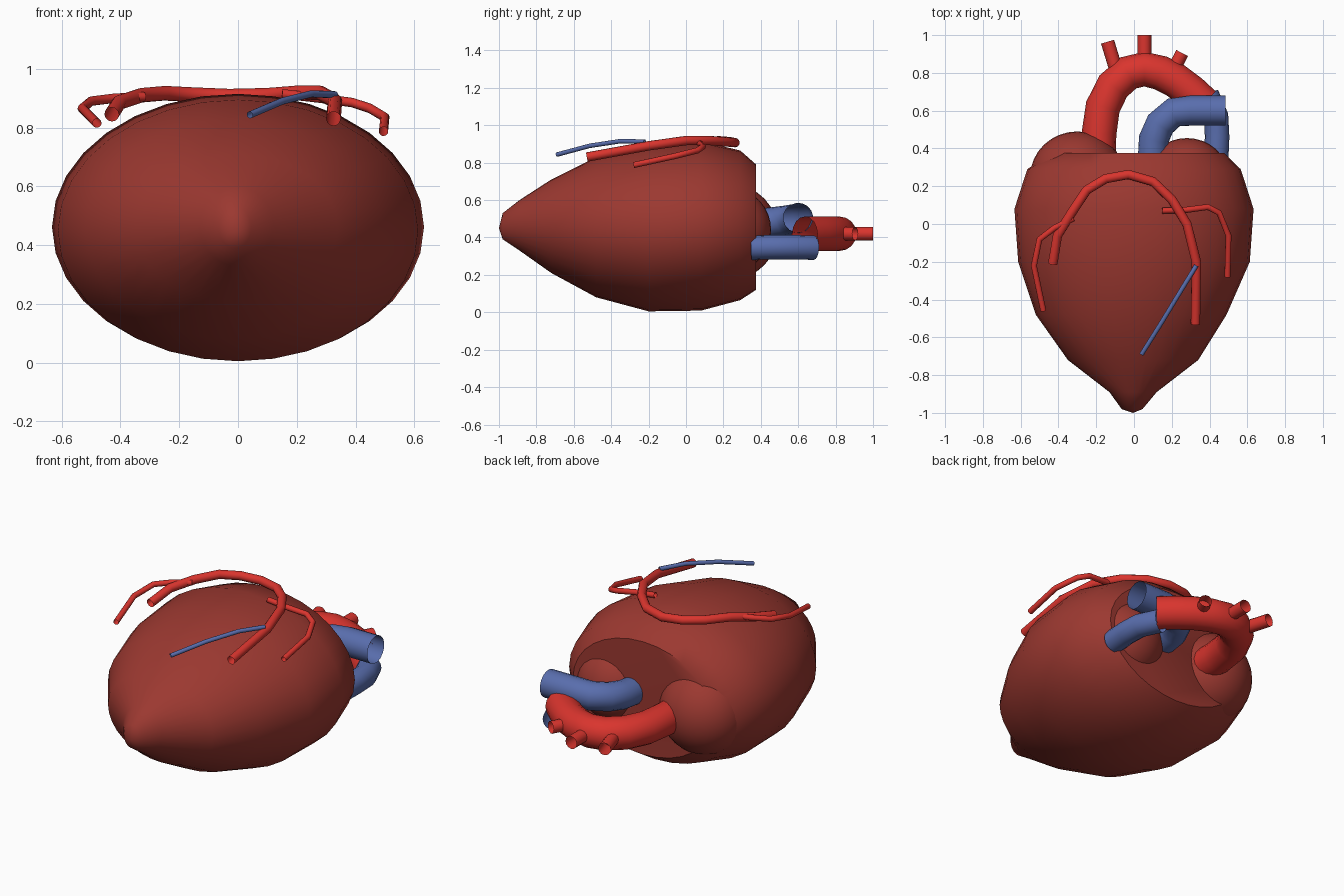
import bpy, bmesh, math

if "Cube" in bpy.data.objects:
    bpy.data.objects.remove(bpy.data.objects["Cube"])


def material(name, rgb):
    m = bpy.data.materials.new(name)
    m.diffuse_color = (*rgb, 1)
    m.use_nodes = True
    m.node_tree.nodes["Principled BSDF"].inputs["Base Color"].default_value = m.diffuse_color
    return m


MUSCLE = material("muscle_red", (0.33, 0.040, 0.030))
ARTERY = material("artery_red", (0.70, 0.035, 0.027))
VEIN = material("vein_blue", (0.10, 0.155, 0.42))


def smooth(obj, angle):
    bpy.ops.object.select_all(action='DESELECT')
    obj.select_set(True)
    bpy.context.view_layer.objects.active = obj
    bpy.ops.object.shade_smooth_by_angle(angle=math.radians(angle))


def tube(name, points, radius, mat, res=4):
    """Open-ended round vessel along a list of points."""
    cu = bpy.data.curves.new(name, 'CURVE')
    cu.dimensions = '3D'
    cu.bevel_depth = radius
    cu.bevel_resolution = res
    sp = cu.splines.new('POLY')
    sp.points.add(len(points) - 1)
    for p, co in zip(sp.points, points):
        p.co = (*co, 1)
    sp.use_smooth = True
    cu.materials.append(mat)
    obj = bpy.data.objects.new(name, cu)
    bpy.context.collection.objects.link(obj)
    return obj


def ellipsoid(name, loc, radii):
    bpy.ops.mesh.primitive_uv_sphere_add(segments=32, ring_count=16, location=loc)
    obj = bpy.context.object
    obj.name = name
    obj.scale = radii
    obj.data.materials.append(MUSCLE)
    smooth(obj, 60)


# Ventricles: elliptical sections lofted from the tip to the flat back
SIDES = 32
sections = [  # y, centre x, half width, centre z, half height
    (-0.98, -0.01, 0.055, 0.46, 0.07),
    (-0.89, -0.005, 0.125, 0.465, 0.135),
    (-0.72, -0.005, 0.345, 0.46, 0.25),
    (-0.48, -0.015, 0.505, 0.455, 0.375),
    (-0.20, 0.0, 0.613, 0.45, 0.445),
    (0.08, 0.0, 0.633, 0.462, 0.453),
    (0.29, 0.0, 0.565, 0.465, 0.40),
    (0.375, 0.02, 0.46, 0.455, 0.335),
]
bm = bmesh.new()
rings = []
for y, cx, rx, cz, rz in sections:
    rings.append([bm.verts.new((cx + rx * math.cos(a), y, cz + rz * math.sin(a)))
                  for a in (2 * math.pi * i / SIDES for i in range(SIDES))])
tip = bm.verts.new((-0.005, -1.0, 0.45))
for i in range(SIDES):
    j = (i + 1) % SIDES
    bm.faces.new((tip, rings[0][i], rings[0][j]))
    for a, b in zip(rings, rings[1:]):
        bm.faces.new((a[i], b[i], b[j], a[j]))
bm.faces.new(rings[-1])
bmesh.ops.recalc_face_normals(bm, faces=bm.faces)
mesh = bpy.data.meshes.new("ventricles")
bm.to_mesh(mesh)
bm.free()
mesh.materials.append(MUSCLE)
ventricles = bpy.data.objects.new("ventricles", mesh)
bpy.context.collection.objects.link(ventricles)
smooth(ventricles, 42)

# Atria
ellipsoid("right_atrium", (-0.30, 0.25, 0.43), (0.25, 0.24, 0.25))
ellipsoid("left_atrium", (0.28, 0.25, 0.44), (0.22, 0.205, 0.22))

# Aorta and the three branches on its arch
Z = 0.42
aorta = [(-0.19, 0.34), (-0.185, 0.48), (-0.165, 0.62), (-0.11, 0.73), (-0.03, 0.80),
         (0.055, 0.82), (0.14, 0.80), (0.22, 0.76), (0.30, 0.70), (0.37, 0.635)]
tube("aorta", [(x, y, Z) for x, y in aorta], 0.092, ARTERY, 6)
for i, (x0, y0, x1, y1, r) in enumerate([(-0.09, 0.80, -0.14, 0.965, 0.036),
                                         (0.055, 0.84, 0.055, 1.0, 0.037),
                                         (0.20, 0.80, 0.255, 0.905, 0.035)]):
    tube(f"arch_branch_{i + 1}", [(x0, y0, Z), (x1, y1, Z)], r, ARTERY)

# Large blue vessels behind the heart
tube("pulmonary_trunk", [(0.10, 0.34, 0.47), (0.105, 0.45, 0.48), (0.14, 0.53, 0.49),
                         (0.21, 0.59, 0.50), (0.30, 0.60, 0.505), (0.485, 0.60, 0.505)],
     0.08, VEIN, 6)
tube("lower_vein", [(0.435, 0.35, 0.345), (0.44, 0.46, 0.348), (0.435, 0.57, 0.348),
                    (0.385, 0.685, 0.345)], 0.065, VEIN, 6)

# Surface vessels running over the top
tube("coronary_loop", [(-0.43, -0.21, 0.845), (-0.405, -0.06, 0.885), (-0.33, 0.06, 0.91),
                       (-0.25, 0.18, 0.917), (-0.15, 0.24, 0.912), (-0.03, 0.262, 0.907),
                       (0.10, 0.225, 0.910), (0.20, 0.13, 0.918), (0.28, 0.0, 0.918),
                       (0.33, -0.2, 0.89), (0.325, -0.53, 0.83)], 0.025, ARTERY)
tube("left_coronary_branch", [(-0.32, 0.03, 0.905), (-0.42, -0.02, 0.90), (-0.50, -0.08, 0.89),
                              (-0.53, -0.22, 0.865), (-0.48, -0.46, 0.815)], 0.016, ARTERY)
tube("right_coronary_branch", [(0.15, 0.07, 0.915), (0.28, 0.075, 0.90), (0.39, 0.09, 0.885),
                               (0.45, 0.06, 0.865), (0.50, -0.06, 0.835), (0.495, -0.28, 0.787)],
     0.016, ARTERY)
tube("cardiac_vein", [(0.33, -0.22, 0.912), (0.25, -0.35, 0.915), (0.15, -0.515, 0.89),
                      (0.04, -0.69, 0.843)], 0.012, VEIN)
